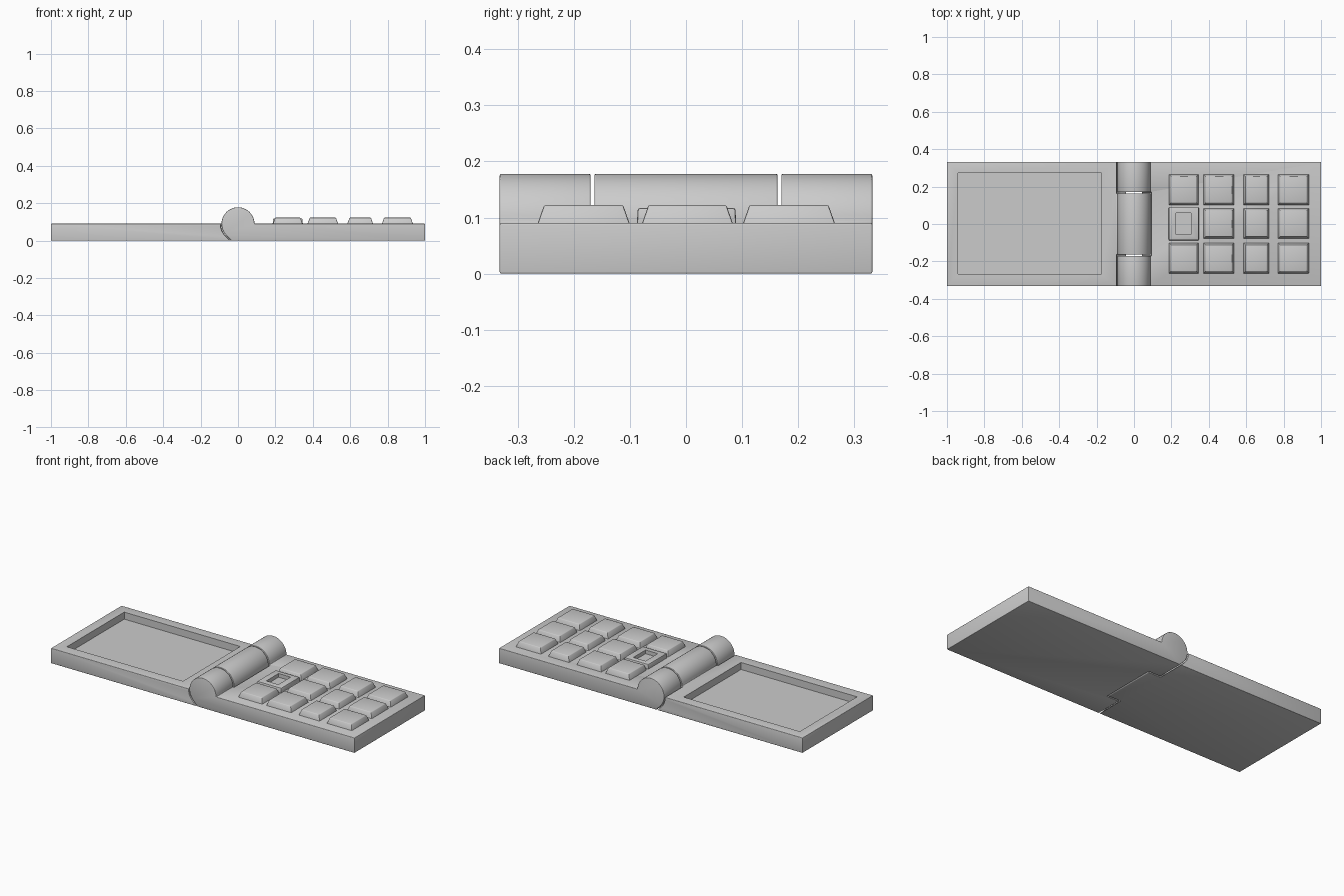
import bpy, bmesh, math

cube = bpy.data.objects.get("Cube")
if cube:
    bpy.data.objects.remove(cube, do_unlink=True)

grey = bpy.data.materials.new("plain grey")
grey.use_nodes = True
colour = (0.6, 0.6, 0.6, 1)
grey.diffuse_color = colour
grey.node_tree.nodes["Principled BSDF"].inputs["Base Color"].default_value = colour

THICK, RADIUS, DEPTH = 0.09, 0.088, 0.332


def new_object(name, bm):
    bmesh.ops.recalc_face_normals(bm, faces=bm.faces)
    mesh = bpy.data.meshes.new(name)
    bm.to_mesh(mesh)
    bm.free()
    mesh.materials.append(grey)
    obj = bpy.data.objects.new(name, mesh)
    bpy.context.collection.objects.link(obj)
    return obj


def extrude(name, points, y0, y1):
    """Extrude an x-z outline along y."""
    bm = bmesh.new()
    face = bm.faces.new([bm.verts.new((x, y0, z)) for x, z in points])
    out = bmesh.ops.extrude_face_region(bm, geom=[face])["geom"]
    verts = [v for v in out if isinstance(v, bmesh.types.BMVert)]
    bmesh.ops.translate(bm, verts=verts, vec=(0, y1 - y0, 0))
    return new_object(name, bm)


def block(name, x0, x1, y0, y1, z0, z1, taper=0):
    """Box whose top may be drawn in on all sides."""
    bm = bmesh.new()
    bmesh.ops.create_cube(bm, size=1)
    for v in bm.verts:
        t = taper if v.co.z > 0 else 0
        v.co = (x1 - t if v.co.x > 0 else x0 + t,
                y1 - t if v.co.y > 0 else y0 + t,
                z1 if v.co.z > 0 else z0)
    return new_object(name, bm)


def hinge_arc(radius):
    angles = [math.radians(a) for a in range(0, 226, 9)]
    return [(radius * math.cos(a), THICK + radius * math.sin(a)) for a in angles]


def half_outline(side):
    """Slab with a round hinge barrel and an undercut end."""
    pts = [(1, 0), (1, THICK)] + hinge_arc(RADIUS) + [(-0.036, 0)]
    return [(side * x, z) for x, z in pts]


def clearance_outline(side):
    """Slightly larger barrel, cut out of the opposite half."""
    pts = [(0.096, -0.02)] + hinge_arc(RADIUS + 0.006) + [(-0.022, -0.02)]
    return [(side * x, z) for x, z in pts]


def cut(obj, cutter):
    cutter.hide_render = True
    mod = obj.modifiers.new("cut", "BOOLEAN")
    mod.operation, mod.solver, mod.object = "DIFFERENCE", "EXACT", cutter


def bevel(obj, width, segments=3):
    mod = obj.modifiers.new("bevel", "BEVEL")
    mod.width, mod.segments = width, segments
    mod.limit_method, mod.angle_limit = "ANGLE", math.radians(40)


def finish(obj):
    """Apply the modifiers, drop the cutters and smooth the shading."""
    bpy.context.view_layer.update()
    graph = bpy.context.evaluated_depsgraph_get()
    mesh = bpy.data.meshes.new_from_object(obj.evaluated_get(graph))
    cutters = [m.object for m in obj.modifiers if m.type == "BOOLEAN"]
    obj.modifiers.clear()
    obj.data = mesh
    for c in cutters:
        bpy.data.objects.remove(c, do_unlink=True)
    bpy.ops.object.select_all(action="DESELECT")
    obj.select_set(True)
    bpy.context.view_layer.objects.active = obj
    bpy.ops.object.shade_smooth_by_angle(angle=math.radians(35))


# Keypad half with the two outer hinge barrels
keypad_half = extrude("keypad_half", half_outline(1), -DEPTH, DEPTH)
cut(keypad_half, extrude("middle_cutter", clearance_outline(-1), -0.17, 0.17))
bevel(keypad_half, 0.008)
finish(keypad_half)

# Screen half with the middle hinge barrel and a sunken screen
screen_half = extrude("screen_half", half_outline(-1), -DEPTH, DEPTH)
for s in (-1, 1):
    cut(screen_half, extrude("side_cutter", clearance_outline(1), s * 0.163, s * 0.4))
bevel(screen_half, 0.008)
cut(screen_half, block("screen_cutter", -0.94, -0.175, -0.268, 0.272, 0.048, 0.2))
finish(screen_half)

# Keys, with a framed navigation key in the middle of the first column
columns = [(0.185, 0.347), (0.37, 0.537), (0.583, 0.724), (0.768, 0.937)]
rows = [(-0.266, -0.099), (-0.08, 0.085), (0.1, 0.267)]
for c, (x0, x1) in enumerate(columns):
    for r, (y0, y1) in enumerate(rows):
        if c == 0 and r == 1:
            key = block("navigation_key", x0, x1, -0.088, 0.09, 0.08, 0.117, 0.002)
            bevel(key, 0.004, 2)
            cut(key, block("key_cutter", 0.225, 0.305, -0.055, 0.06, 0.095, 0.2))
        else:
            key = block(f"key_{c + 1}_{r + 1}", x0, x1, y0, y1, 0.085, 0.122, 0.013)
            bevel(key, 0.003, 2)
        finish(key)
